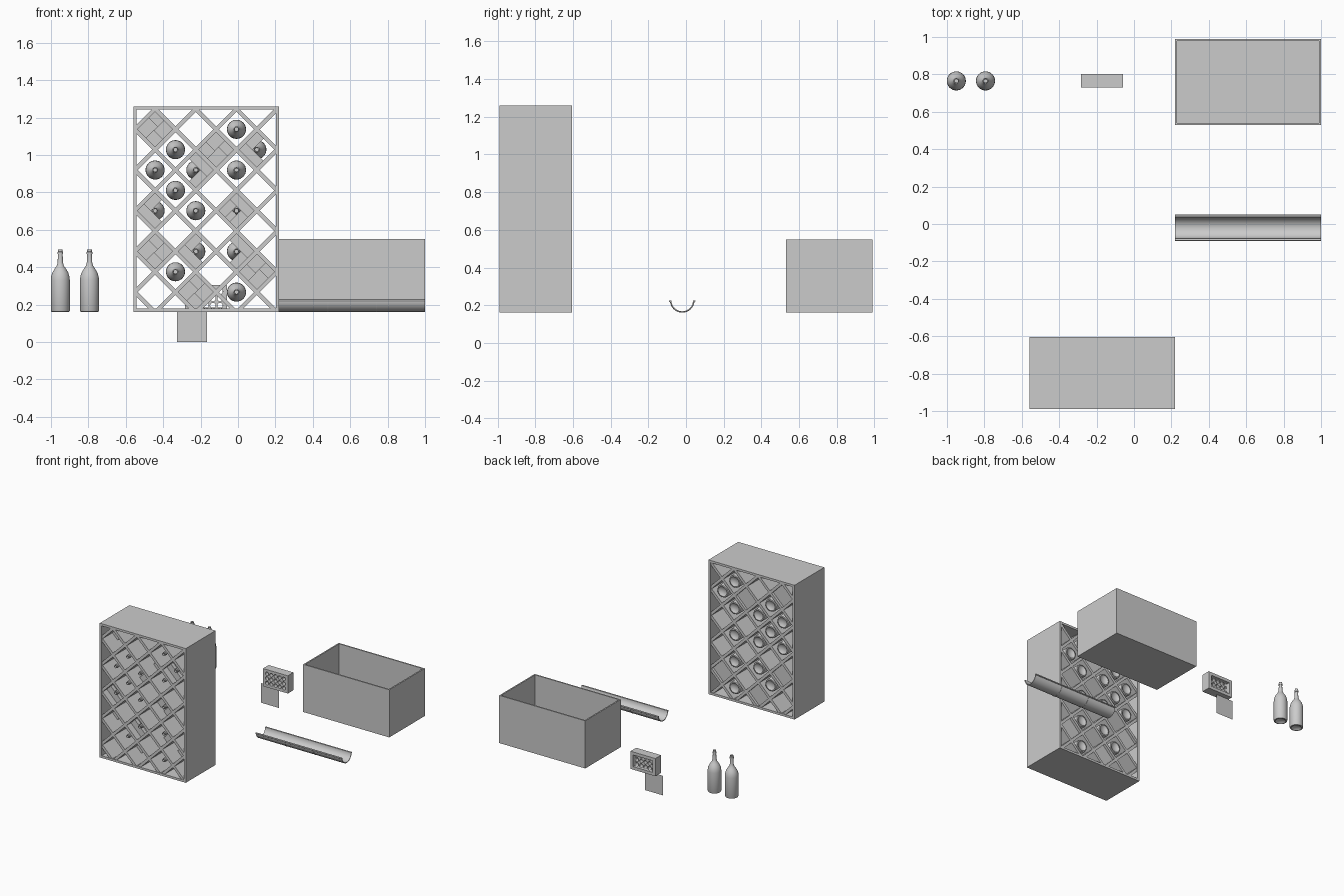
import bpy, bmesh, math
from mathutils import Vector, Matrix

if "Cube" in bpy.data.objects:
    bpy.data.objects.remove(bpy.data.objects["Cube"])


def finish(bm, name, smooth=False):
    bmesh.ops.recalc_face_normals(bm, faces=bm.faces)
    me = bpy.data.meshes.new(name)
    bm.to_mesh(me)
    bm.free()
    ob = bpy.data.objects.new(name, me)
    bpy.context.collection.objects.link(ob)
    if smooth:
        bpy.ops.object.select_all(action='DESELECT')
        ob.select_set(True)
        bpy.context.view_layer.objects.active = ob
        bpy.ops.object.shade_smooth_by_angle(angle=math.radians(35))
    return ob


def add_box(bm, lo, hi, matrix=Matrix()):
    lo, hi = Vector(lo), Vector(hi)
    m = matrix @ Matrix.Translation((lo + hi) / 2) @ Matrix.Diagonal((*(hi - lo), 1))
    bmesh.ops.create_cube(bm, size=1, matrix=m)


def cut(ob, cutter):
    cutter.hide_render = True
    mod = ob.modifiers.new("cut", 'BOOLEAN')
    mod.object = cutter
    mod.solver = 'EXACT'
    bpy.context.view_layer.objects.active = ob
    bpy.ops.object.modifier_apply(modifier=mod.name)
    bpy.data.objects.remove(cutter)


# Rack frame, open at front and back
X0, X1, Y0, Y1, Z0, Z1, T = -0.56, 0.22, -0.99, -0.605, 0.16, 1.26, 0.018
bm = bmesh.new()
add_box(bm, (X0, Y0, Z0), (X0 + T, Y1, Z1))
add_box(bm, (X1 - T, Y0, Z0), (X1, Y1, Z1))
add_box(bm, (X0 + T, Y0, Z0), (X1 - T, Y1, Z0 + T))
add_box(bm, (X0 + T, Y0, Z1 - T), (X1 - T, Y1, Z1))
finish(bm, "rack_frame")

# Diagonal lattice slats, trimmed to the frame
P = 0.1088


def cell(i, j):
    return -0.552 + P * i, 1.246 - P * j


bm = bmesh.new()
for sign in (1, -1):
    for k in range(-11, 20, 2):
        x, z = cell(k, 0)
        m = Matrix.Translation((x, 0, z)) @ Matrix.Rotation(sign * math.pi / 4, 4, 'Y')
        add_box(bm, (-3, Y0 + 0.004, -0.011), (3, Y1 - 0.004, 0.011), m)
for co, no in (((X0 + T / 2, 0, 0), (-1, 0, 0)), ((X1 - T / 2, 0, 0), (1, 0, 0)),
               ((0, 0, Z0 + T / 2), (0, 0, -1)), ((0, 0, Z1 - T / 2), (0, 0, 1))):
    bmesh.ops.bisect_plane(bm, geom=bm.verts[:] + bm.edges[:] + bm.faces[:],
                           plane_co=co, plane_no=no, clear_outer=True)
finish(bm, "rack_lattice")

# Bottle: a turned profile
profile = [(0, 0.015), (0.028, 0.01), (0.04, 0), (0.048, 0.002), (0.051, 0.008), (0.051, 0.17),
           (0.049, 0.19), (0.042, 0.212), (0.03, 0.232), (0.019, 0.248), (0.0145, 0.265),
           (0.0125, 0.31), (0.0155, 0.311), (0.0155, 0.322), (0.0125, 0.323),
           (0.0125, 0.335), (0.009, 0.335), (0.009, 0.30), (0, 0.30)]
bm = bmesh.new()
vs = [bm.verts.new((r, 0, z)) for r, z in profile]
es = [bm.edges.new(p) for p in zip(vs, vs[1:])]
bmesh.ops.spin(bm, geom=vs + es, axis=(0, 0, 1), cent=(0, 0, 0), steps=32, angle=2 * math.pi)
bmesh.ops.remove_doubles(bm, verts=bm.verts, dist=1e-5)
bottle = finish(bm, "bottle_standing_1", True)
bottle.location = (-0.95, 0.765, 0.16)
second = bpy.data.objects.new("bottle_standing_2", bottle.data)
second.location = (-0.794, 0.765, 0.16)
bpy.context.collection.objects.link(second)

# Bottles lying in the rack with their necks to the front
open_bottles = [(5, 1), (2, 2), (1, 3), (5, 3), (2, 4), (3, 5), (2, 8), (5, 9)]
part_bottles = [(6, 2), (3, 3), (1, 5), (5, 5), (3, 7), (5, 7)]
for n, c in enumerate(open_bottles + part_bottles):
    ob = bpy.data.objects.new(f"rack_bottle_{n + 1}", bottle.data)
    x, z = cell(*c)
    ob.location = (x, Y1 - 0.012, z)
    ob.rotation_euler = (math.pi / 2, 0, 0)
    bpy.context.collection.objects.link(ob)

# Square filler blocks set diagonally in the other cells
H = 0.067
bm = bmesh.new()


def block(c, u0, u1, v0, v1, y0, y1):
    x, z = cell(*c)
    m = Matrix.Translation((x, 0, z)) @ Matrix.Rotation(math.pi / 4, 4, 'Y')
    add_box(bm, (u0, y0, v0), (u1, y1, v1), m)


for n, c in enumerate([(1, 1), (4, 2), (1, 7), (6, 8), (3, 9)]):
    s = 1 if n % 2 else -1
    block(c, -H, H, -H, H, -0.80, -0.63)
    block(c, *sorted((0, s * H)), -H, 0.02, -0.86, -0.80)
    block(c, *sorted((0, -s * H)), -0.01, H, -0.89, -0.80)
# Partial fillers in front of some bottles
for n, c in enumerate(part_bottles):
    s = 1 if n % 2 else -1
    block(c, *sorted((s * 0.016, s * H)), -H, H, -0.90, -0.86)
    block(c, -H, H, *sorted((s * 0.016, s * H)), -0.93, -0.90)
    if c in ((6, 2), (5, 5), (3, 7)):
        block(c, -H, 0.016, -H, -0.016, -0.89, -0.86)
        block(c, -H, -0.016, -H, H, -0.90, -0.88)
finish(bm, "cell_fillers")

# Open storage box
bm = bmesh.new()
w, bx0, bx1, by0, by1, bz0, bz1 = 0.011, 0.22, 1.0, 0.53, 0.99, 0.16, 0.55
add_box(bm, (bx0, by0, bz0), (bx1, by1, bz1))
box = finish(bm, "open_box")
bm = bmesh.new()
add_box(bm, (bx0 + w, by0 + w, bz0 + w), (bx1 - w, by1 - w, bz1 + 0.1))
cut(box, finish(bm, "box_cutter"))


# Half-round gutter with rolled rims and two thin bands
def trough(name, r_in, r_out, x0, x1):
    bm = bmesh.new()
    n = 32
    pts = [(r_out, math.pi * (1 + k / n)) for k in range(n + 1)]
    pts += [(r_in, math.pi * (2 - k / n)) for k in range(n + 1)]
    f = bm.faces.new([bm.verts.new((x0, -0.02 + r * math.cos(a), 0.225 + r * math.sin(a)))
                      for r, a in pts])
    ext = bmesh.ops.extrude_face_region(bm, geom=[f], use_keep_orig=True)
    moved = [v for v in ext['geom'] if isinstance(v, bmesh.types.BMVert)]
    bmesh.ops.translate(bm, verts=moved, vec=(x1 - x0, 0, 0))
    return finish(bm, name, True)


trough("gutter", 0.057, 0.063, 0.22, 1.0)
for n, x in enumerate((0.48, 0.74)):
    trough(f"gutter_band_{n + 1}", 0.062, 0.065, x - 0.003, x + 0.003)
for name, side in (("gutter_rim_front", -1), ("gutter_rim_back", 1)):
    bm = bmesh.new()
    m = Matrix.Translation((0.61, -0.02 + side * 0.065, 0.221)) @ Matrix.Rotation(math.pi / 2, 4, 'Y')
    bmesh.ops.create_cone(bm, cap_ends=True, segments=12, radius1=0.005, radius2=0.005,
                          depth=0.78, matrix=m)
    finish(bm, name, True)

# Air brick: recessed back, rows of holes through the front
ax, ay0, ay1, az0, az1 = -0.172, 0.73, 0.803, 0.16, 0.305
bm = bmesh.new()
add_box(bm, (ax - 0.1125, ay0, az0), (ax + 0.1125, ay1, az1))
brick = finish(bm, "air_brick")
bm = bmesh.new()
add_box(bm, (ax - 0.088, ay0 + 0.04, az0 + 0.025), (ax + 0.088, ay1 + 0.1, az1 - 0.025))
cut(brick, finish(bm, "recess_cutter"))
bm = bmesh.new()
for i in range(5):
    for j in range(3):
        m = Matrix.Translation((ax + (i - 2) * 0.038, ay0 + 0.01, 0.2325 + (j - 1) * 0.038)) \
            @ Matrix.Rotation(math.pi / 2, 4, 'X')
        bmesh.ops.create_cone(bm, cap_ends=True, segments=12, radius1=0.015, radius2=0.015,
                              depth=0.08, matrix=m)
cut(brick, finish(bm, "hole_cutter"))

# Thin loose tile, a single sheet
bm = bmesh.new()
bm.faces.new([bm.verts.new((x, 0.765, z)) for x, z in
              ((-0.325, 0), (-0.165, 0), (-0.165, 0.16), (-0.325, 0.16))])
finish(bm, "loose_tile")
